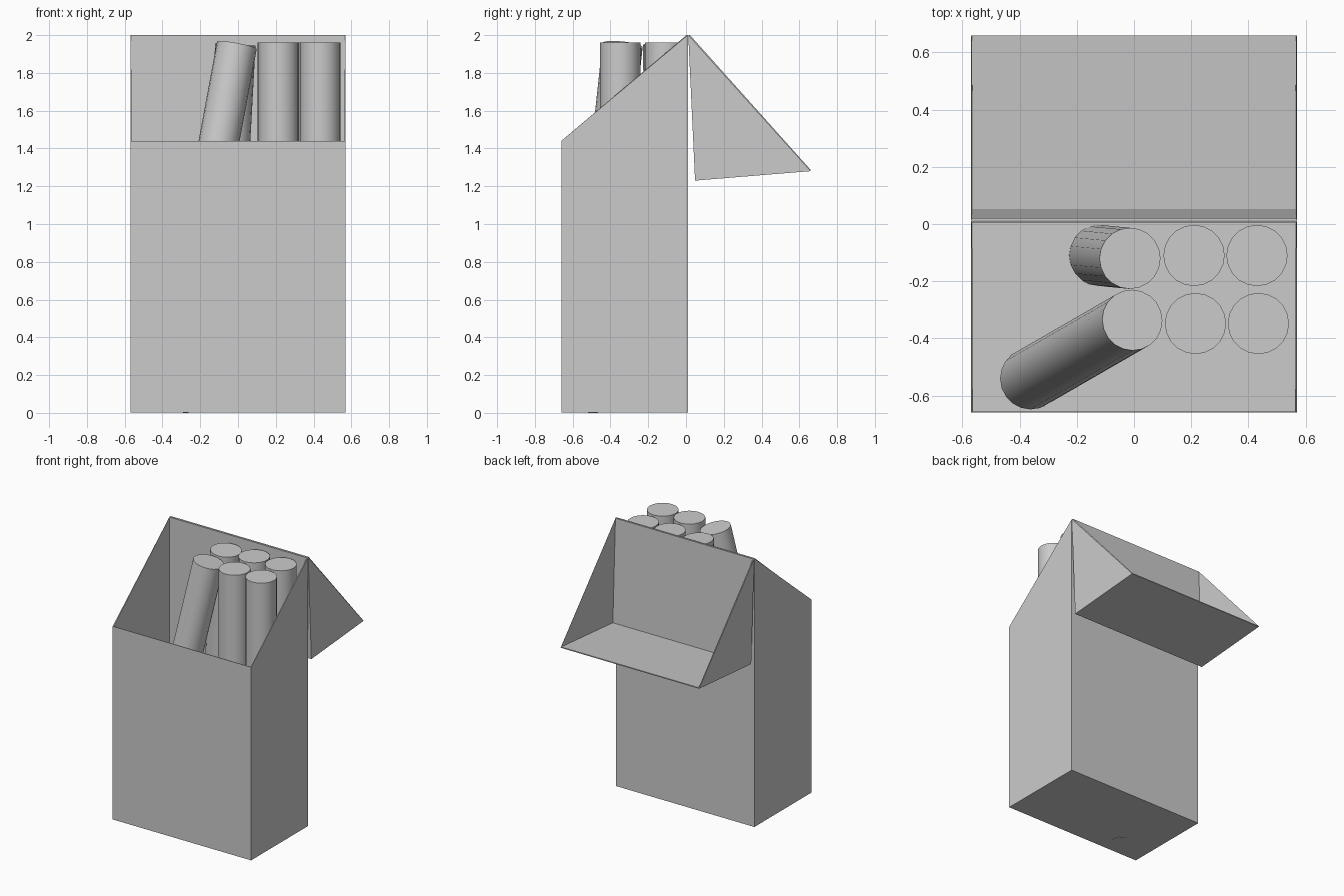
import bpy, bmesh
from mathutils import Vector

if "Cube" in bpy.data.objects:
    bpy.data.objects.remove(bpy.data.objects["Cube"])

HALF_W = 0.57


def open_carton(name, profile, open_edge):
    """Extrude a side profile (y, z) across x, drop one face, add card thickness."""
    bm = bmesh.new()
    n = len(profile)
    left = [bm.verts.new((-HALF_W, y, z)) for y, z in profile]
    right = [bm.verts.new((HALF_W, y, z)) for y, z in profile]
    bm.faces.new(left)
    bm.faces.new(right)
    strips = [bm.faces.new((left[i], left[(i + 1) % n], right[(i + 1) % n], right[i]))
              for i in range(n)]
    bmesh.ops.recalc_face_normals(bm, faces=bm.faces[:])
    bmesh.ops.delete(bm, geom=[strips[open_edge]], context='FACES_ONLY')
    mesh = bpy.data.meshes.new(name)
    bm.to_mesh(mesh)
    bm.free()
    obj = bpy.data.objects.new(name, mesh)
    bpy.context.collection.objects.link(obj)
    wall = obj.modifiers.new("card", 'SOLIDIFY')
    wall.thickness = 0.005
    wall.offset = -1
    wall.use_even_offset = True
    return obj


def stick(name, bottom, top, radius=0.107):
    """Round stick between the centres of its two ends."""
    a, b = Vector(bottom), Vector(top)
    axis = b - a
    bpy.ops.mesh.primitive_cylinder_add(vertices=20, radius=radius, depth=axis.length,
                                        location=(a + b) / 2)
    obj = bpy.context.object
    obj.name = name
    obj.rotation_mode = 'QUATERNION'
    obj.rotation_quaternion = Vector((0, 0, 1)).rotation_difference(axis)
    bpy.ops.object.shade_smooth_by_angle()


# box body with sloping open top
open_carton("box_body", [(-0.66, 0.003), (0.01, 0.003), (0.01, 2.0), (-0.66, 1.44)], 2)

# flipped-back lid, open on its long sloping side
open_carton("box_lid", [(0.012, 2.0), (0.048, 1.23), (0.66, 1.28)], 2)

# upright sticks
for row, (x0, y) in enumerate([(0.21, -0.11), (0.215, -0.348)]):
    for col in range(2):
        x = x0 + 0.22 * col
        stick(f"stick_{row}_{col}", (x, y, 0.01), (x, y, 1.96))

# leaning sticks
stick("leaning_stick_back", (-0.12, -0.11, 0.015), (-0.014, -0.12, 1.95))
stick("leaning_stick_front", (-0.363, -0.542, 0.022), (-0.006, -0.336, 1.947))
